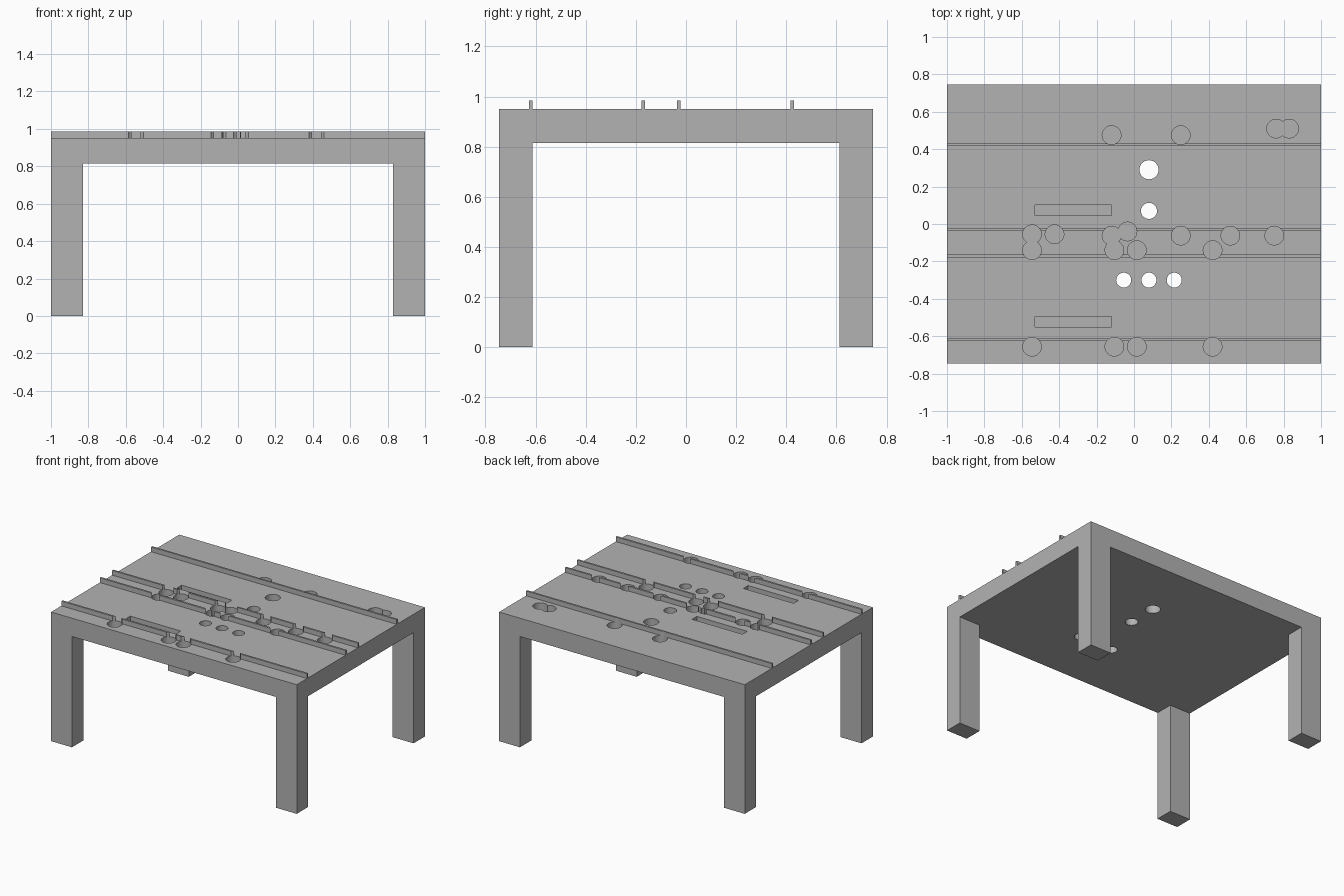
import bpy
import bmesh
from mathutils import Matrix, Vector

default_cube = bpy.data.objects.get("Cube")
if default_cube:
    bpy.data.objects.remove(default_cube)

# Overall sizes
HALF_X, HALF_Y = 1.0, 0.745
LEG_X, LEG_Y = 0.83, 0.613
UNDERSIDE, TOP, RAIL_TOP = 0.815, 0.95, 0.985
POCKET_DEPTH = 0.07
POCKET_RADIUS = 0.05

grey = bpy.data.materials.new("plain grey")
grey.use_nodes = True
grey.diffuse_color = (0.45, 0.45, 0.45, 1)
grey.node_tree.nodes["Principled BSDF"].inputs["Base Color"].default_value = grey.diffuse_color


def make_object(name, bm):
    bmesh.ops.recalc_face_normals(bm, faces=bm.faces)
    mesh = bpy.data.meshes.new(name)
    bm.to_mesh(mesh)
    bm.free()
    mesh.materials.append(grey)
    obj = bpy.data.objects.new(name, mesh)
    bpy.context.collection.objects.link(obj)
    return obj


def add_box(bm, low, high):
    low, high = Vector(low), Vector(high)
    matrix = Matrix.Translation((low + high) / 2) @ Matrix.Diagonal((high - low).to_4d())
    bmesh.ops.create_cube(bm, size=1, matrix=matrix)


def box_cutter(low, high):
    bm = bmesh.new()
    add_box(bm, low, high)
    return make_object("slot_cutter", bm)


def round_cutter(x, y, radius, bottom):
    bm = bmesh.new()
    height = RAIL_TOP + POCKET_RADIUS - bottom
    bmesh.ops.create_cone(bm, cap_ends=True, segments=40, radius1=radius, radius2=radius,
                          depth=height, matrix=Matrix.Translation((x, y, bottom + height / 2)))
    return make_object("round_cutter", bm)


# Table: slab sliced at the leg lines, with the corner faces drawn down as legs
bm = bmesh.new()
add_box(bm, (-HALF_X, -HALF_Y, UNDERSIDE), (HALF_X, HALF_Y, TOP))
for axis, offset in ((Vector((1, 0, 0)), LEG_X), (Vector((0, 1, 0)), LEG_Y)):
    for side in (-1, 1):
        bmesh.ops.bisect_plane(bm, geom=bm.verts[:] + bm.edges[:] + bm.faces[:],
                               plane_co=axis * offset * side, plane_no=axis)
bm.normal_update()
corners = []
for face in bm.faces:
    centre = face.calc_center_median()
    if face.normal.z < -0.5 and abs(centre.x) > LEG_X and abs(centre.y) > LEG_Y:
        corners.append(face)
for face in corners:
    foot = bmesh.ops.extrude_discrete_faces(bm, faces=[face])["faces"][0]
    bmesh.ops.translate(bm, verts=foot.verts, vec=(0, 0, -UNDERSIDE))
bmesh.ops.remove_doubles(bm, verts=bm.verts, dist=0.0001)
bmesh.ops.dissolve_limit(bm, angle_limit=0.01, verts=bm.verts, edges=bm.edges)
table = make_object("table", bm)

# Four thin rails along the top
bm = bmesh.new()
for y in (-0.619, -0.171, -0.028, 0.424):
    add_box(bm, (-HALF_X, y - 0.007, TOP), (HALF_X, y + 0.007, RAIL_TOP))
rails = make_object("rails", bm)

# Round pockets, listed as rows of x positions at each y
pocket_rows = {
    0.51: (0.76, 0.83),
    0.475: (-0.12, 0.25),
    -0.04: (-0.035,),
    -0.055: (-0.545, -0.425),
    -0.062: (-0.12, 0.25, 0.515, 0.75),
    -0.14: (-0.545, -0.105, 0.015, 0.42),
    -0.656: (-0.545, -0.105, 0.015, 0.42),
}
cutters = [round_cutter(x, y, POCKET_RADIUS, TOP - POCKET_DEPTH)
           for y, row in pocket_rows.items() for x in row]

# Holes that pass through the slab
for x, y, radius in ((0.08, 0.29, 0.051), (0.08, 0.07, 0.043),
                     (-0.055, -0.3, 0.04), (0.08, -0.3, 0.04), (0.215, -0.3, 0.04)):
    cutters.append(round_cutter(x, y, radius, UNDERSIDE - POCKET_RADIUS))

# Two long slots
for y in (0.073, -0.522):
    cutters.append(box_cutter((-0.53, y - 0.028, TOP - POCKET_DEPTH), (-0.12, y + 0.028, RAIL_TOP)))

# Cut the table and rails, then remove the cutters
for obj in (table, rails):
    bpy.context.view_layer.objects.active = obj
    for cutter in cutters:
        cut = obj.modifiers.new("cut", "BOOLEAN")
        cut.operation = "DIFFERENCE"
        cut.solver = "EXACT"
        cut.object = cutter
        bpy.ops.object.modifier_apply(modifier=cut.name)
for cutter in cutters:
    bpy.data.objects.remove(cutter)

# Smooth hole walls with sharp rims
for obj in (table, rails):
    bpy.ops.object.select_all(action="DESELECT")
    obj.select_set(True)
    bpy.context.view_layer.objects.active = obj
    bpy.ops.object.shade_smooth_by_angle()
